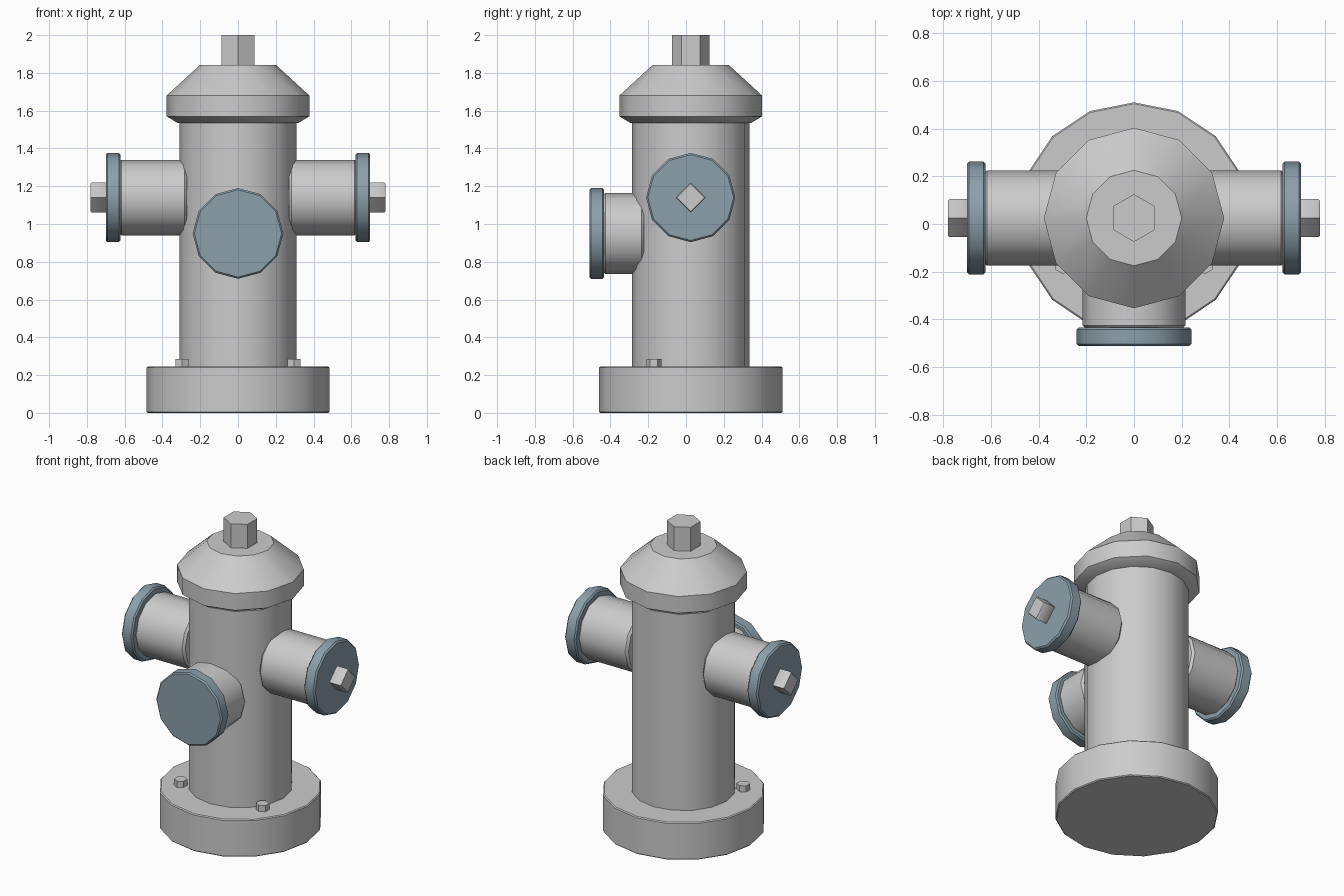
import bpy
import bmesh
from math import sin, cos, pi, radians
from mathutils import Matrix, Vector

if "Cube" in bpy.data.objects:
    bpy.data.objects.remove(bpy.data.objects["Cube"])

CY = 0.025  # axis of the barrel in y

cap_mat = bpy.data.materials.new("cap_blue_grey")
cap_mat.diffuse_color = (0.26, 0.35, 0.41, 1)
cap_mat.use_nodes = True
cap_mat.node_tree.nodes["Principled BSDF"].inputs["Base Color"].default_value = cap_mat.diffuse_color


def lathe(name, profile, sides, loc, axis=(0, 0, 1), mat=None):
    """Closed solid turned from (radius, height) points along an axis."""
    bm = bmesh.new()
    rings = [[bm.verts.new((r * sin(2 * pi * i / sides), r * cos(2 * pi * i / sides), h))
              for i in range(sides)] for r, h in profile]
    for a, b in zip(rings, rings[1:]):
        for i in range(sides):
            j = (i + 1) % sides
            bm.faces.new((a[i], a[j], b[j], b[i]))
    bm.faces.new(rings[0])
    bm.faces.new(rings[-1])
    rot = Vector(axis).to_track_quat('Z', 'Y').to_matrix().to_4x4()
    bmesh.ops.transform(bm, matrix=Matrix.Translation(loc) @ rot, verts=bm.verts)
    bmesh.ops.recalc_face_normals(bm, faces=bm.faces)
    me = bpy.data.meshes.new(name)
    bm.to_mesh(me)
    bm.free()
    ob = bpy.data.objects.new(name, me)
    bpy.context.collection.objects.link(ob)
    if mat:
        me.materials.append(mat)
    bpy.ops.object.select_all(action='DESELECT')
    ob.select_set(True)
    bpy.context.view_layer.objects.active = ob
    bpy.ops.object.shade_smooth_by_angle(angle=radians(40))
    return ob


def drum(r, h0, h1, b):
    """Cylinder profile with chamfered rims."""
    return [(r - b, h0), (r, h0 + b), (r, h1 - b), (r - b, h1)]


# Base, barrel, bonnet and top nut
lathe("base_flange", drum(0.485, 0, 0.245, 0.006), 16, (0, CY, 0))
lathe("barrel", [(0.31, 0.2), (0.31, 1.56)], 16, (0, CY, 0))
lathe("bonnet", [(0.32, 1.535), (0.378, 1.57), (0.378, 1.68), (0.2, 1.843)], 12, (0, CY, 0))
lathe("operating_nut", [(0.1, 1.82), (0.1, 2.0)], 6, (0, CY, 0))

# Side outlets with caps and square nuts, plus flange bolts
for label, s in (("left", -1), ("right", 1)):
    at, axis = (0, CY, 1.14), (s, 0, 0)
    lathe(label + "_nozzle", drum(0.2, 0.27, 0.63, 0.014), 12, at, axis)
    lathe(label + "_cap", drum(0.236, 0.622, 0.7, 0.009), 12, at, axis, cap_mat)
    lathe(label + "_cap_nut", drum(0.079, 0.695, 0.78, 0.006), 4, at, axis)
    lathe(label + "_flange_bolt", [(0.04, 0.23), (0.04, 0.285)], 6, (s * 0.297, -0.17, 0))

# Large front outlet, set lower and without a nut
at, axis = (0, 0, 0.95), (0, -1, 0)
lathe("front_nozzle", drum(0.215, 0.222, 0.44, 0.014), 12, at, axis)
lathe("front_cap", drum(0.24, 0.433, 0.512, 0.009), 12, at, axis, cap_mat)
